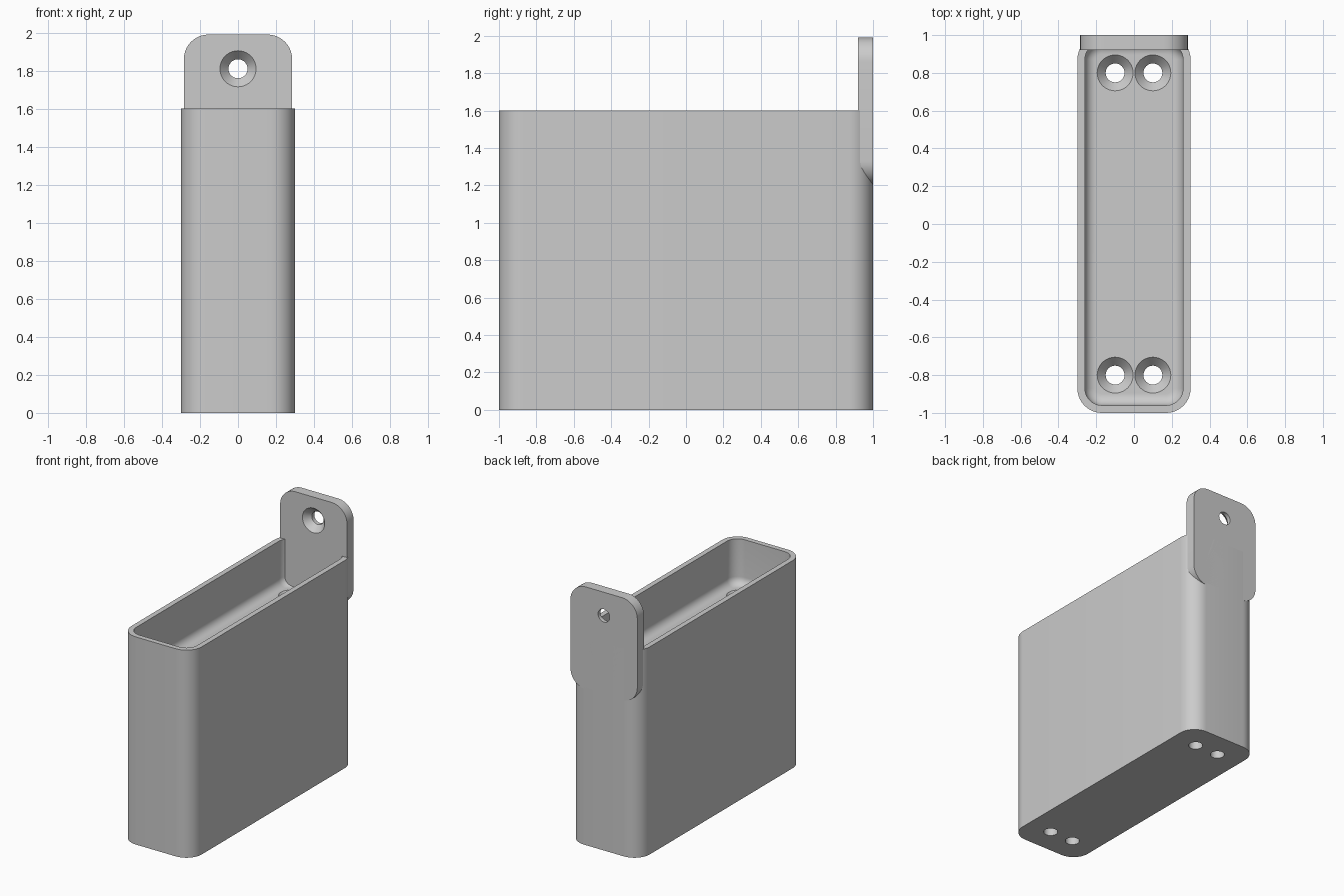
import bpy, bmesh, math
from mathutils import Matrix

if "Cube" in bpy.data.objects:
    bpy.data.objects.remove(bpy.data.objects["Cube"], do_unlink=True)

GREY = (0.6, 0.6, 0.6, 1)
grey = bpy.data.materials.new("plain grey")
grey.use_nodes = True
grey.diffuse_color = GREY
grey.node_tree.nodes["Principled BSDF"].inputs["Base Color"].default_value = GREY

HEIGHT, FLOOR, WALL = 1.6, 1.25, 0.04
HOLE, SINK, SINK_DEPTH = 0.05, 0.095, 0.05


def rounded_rect(half_w, half_l, radius, steps=10):
    points = []
    for quarter, (sx, sy) in enumerate([(1, 1), (-1, 1), (-1, -1), (1, -1)]):
        for i in range(steps + 1):
            a = (quarter + i / steps) * math.pi / 2
            points.append((sx * (half_w - radius) + radius * math.cos(a),
                           sy * (half_l - radius) + radius * math.sin(a)))
    return points


def circle(radius, steps=40):
    return [(radius * math.cos(i * math.tau / steps), radius * math.sin(i * math.tau / steps))
            for i in range(steps)]


def loft(name, layers, matrix=Matrix()):
    """Solid through a stack of (outline, z) layers."""
    bm = bmesh.new()
    rings = [[bm.verts.new((x, y, z)) for x, y in outline] for outline, z in layers]
    for low, high in zip(rings, rings[1:]):
        for i in range(len(low)):
            j = (i + 1) % len(low)
            bm.faces.new((low[i], low[j], high[j], high[i]))
    bm.faces.new(rings[0][::-1])
    bm.faces.new(rings[-1])
    bmesh.ops.transform(bm, matrix=matrix, verts=bm.verts)
    bmesh.ops.recalc_face_normals(bm, faces=bm.faces)
    mesh = bpy.data.meshes.new(name)
    bm.to_mesh(mesh)
    bm.free()
    mesh.materials.append(grey)
    obj = bpy.data.objects.new(name, mesh)
    bpy.context.collection.objects.link(obj)
    return obj


def select_only(obj):
    bpy.ops.object.select_all(action="DESELECT")
    obj.select_set(True)
    bpy.context.view_layer.objects.active = obj


def cut(target, cutter):
    cutter.hide_render = True
    mod = target.modifiers.new("cut", "BOOLEAN")
    mod.operation, mod.solver, mod.object = "DIFFERENCE", "EXACT", cutter
    select_only(target)
    bpy.ops.object.modifier_apply(modifier=mod.name)
    bpy.data.objects.remove(cutter, do_unlink=True)


def screw_cutter(depth, matrix):
    """Countersunk hole: the surface is at local z = 0, the screw points down."""
    return loft("screw_cutter", [(circle(HOLE), -depth), (circle(HOLE), -SINK_DEPTH),
                                 (circle(SINK), 0), (circle(SINK), 0.05)], matrix)


# Body with rounded upright corners
outline = rounded_rect(0.3, 1, 0.13)
body = loft("holder_body", [(outline, 0), (outline, HEIGHT)])

# Open recess with a filleted floor
fillet = 0.06
layers = []
for k in range(9):
    t = k / 8 * math.pi / 2
    inset = WALL + fillet * (1 - math.sin(t))
    layers.append((rounded_rect(0.3 - inset, 1 - inset, 0.13 - inset),
                   FLOOR + fillet * (1 - math.cos(t))))
layers.append((layers[-1][0], HEIGHT + 0.1))
cut(body, loft("recess_cutter", layers))

# Four screw holes through the floor
for x in (-0.1, 0.1):
    for y in (-0.8, 0.8):
        cut(body, screw_cutter(FLOOR + 0.1, Matrix.Translation((x, y, FLOOR))))

# Mounting tab at the back, with one screw hole
upright = Matrix.Rotation(math.pi / 2, 4, "X")
tab_outline = rounded_rect(0.285, 0.395, 0.13)
tab = loft("mounting_tab", [(tab_outline, 0), (tab_outline, 0.08)],
           Matrix.Translation((0, 1, 1.595)) @ upright)
cut(tab, screw_cutter(0.2, Matrix.Translation((0, 0.92, 1.81)) @ upright))

for part in (body, tab):
    select_only(part)
    bpy.ops.object.shade_smooth_by_angle(angle=math.radians(30))
